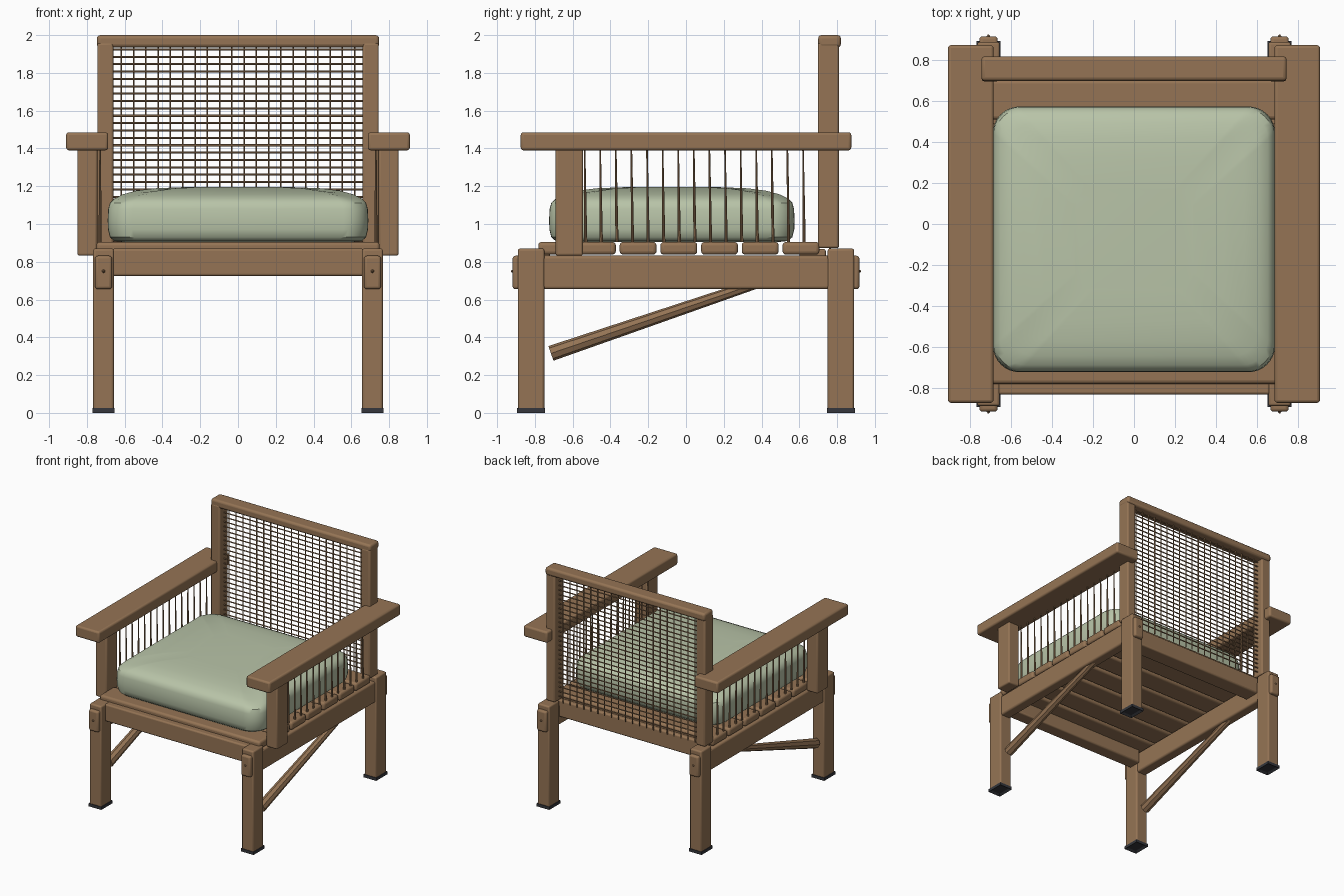
import bpy, bmesh, math
from mathutils import Vector, Matrix

if "Cube" in bpy.data.objects:
    bpy.data.objects.remove(bpy.data.objects["Cube"])


def material(name, rgb):
    m = bpy.data.materials.new(name)
    m.diffuse_color = (*rgb, 1)
    m.use_nodes = True
    m.node_tree.nodes["Principled BSDF"].inputs["Base Color"].default_value = m.diffuse_color
    return m


WOOD = material("brown wood", (0.30, 0.175, 0.09))
FABRIC = material("sage fabric", (0.48, 0.55, 0.39))
RUBBER = material("dark rubber", (0.035, 0.037, 0.045))


def finish(bm, name, mat, bevel=0, smooth=True):
    me = bpy.data.meshes.new(name)
    bmesh.ops.recalc_face_normals(bm, faces=bm.faces)
    bm.to_mesh(me)
    bm.free()
    ob = bpy.data.objects.new(name, me)
    bpy.context.collection.objects.link(ob)
    me.materials.append(mat)
    if bevel:
        b = ob.modifiers.new("bevel", 'BEVEL')
        b.width, b.segments = bevel, 3
    if smooth:
        bpy.ops.object.select_all(action='DESELECT')
        ob.select_set(True)
        bpy.context.view_layer.objects.active = ob
        bpy.ops.object.shade_smooth_by_angle(angle=math.radians(35))
    return ob


def box(name, x, y, z, mat=WOOD, bevel=0.012):
    bm = bmesh.new()
    size = [b - a for a, b in (x, y, z)]
    mid = [(a + b) / 2 for a, b in (x, y, z)]
    bmesh.ops.create_cube(bm, size=1, matrix=Matrix.Translation(mid) @ Matrix.Diagonal((*size, 1)))
    return finish(bm, name, mat, bevel)


def rod(bm, a, b, r1, r2, sides=8):
    a, b = Vector(a), Vector(b)
    d = b - a
    mat = Matrix.Translation((a + b) / 2) @ d.to_track_quat('Z', 'Y').to_matrix().to_4x4()
    bmesh.ops.create_cone(bm, cap_ends=True, segments=sides, radius1=r1, radius2=r2,
                          depth=d.length, matrix=mat)


def span(s, a, b):
    return tuple(sorted((s * a, s * b)))


for s, side in ((-1, "left"), (1, "right")):
    for t, end in ((-1, "front"), (1, "back")):
        # legs
        box(f"{end}_{side}_leg", span(s, 0.657, 0.767), span(t, 0.75, 0.89), (0.015, 0.87))
        # hollow rubber feet
        bm = bmesh.new()
        bmesh.ops.create_cube(bm, size=1, matrix=Matrix.Translation((s * 0.712, t * 0.82, 0.0125))
                              @ Matrix.Diagonal((0.118, 0.148, 0.025, 1)))
        under = min(bm.faces, key=lambda f: f.calc_center_median().z)
        bmesh.ops.inset_individual(bm, faces=[under], thickness=0.025)
        bmesh.ops.translate(bm, verts=under.verts, vec=(0, 0, 0.012))
        finish(bm, f"{end}_{side}_foot", RUBBER, smooth=False)
        # small pegs in the rail ends
        bm = bmesh.new()
        rod(bm, (s * 0.712, t * 0.91, 0.75), (s * 0.712, t * 0.927, 0.75), 0.014, 0.003)
        finish(bm, f"{end}_{side}_peg", WOOD)
    # side rail running through the legs
    box(f"{side}_side_rail", span(s, 0.667, 0.757), (-0.918, 0.918), (0.655, 0.832), bevel=0.015)
    # diagonal brace
    bm = bmesh.new()
    rod(bm, (s * 0.712, -0.715, 0.315), (s * 0.712, 0.52, 0.735), 0.041, 0.025, 8)
    finish(bm, f"{side}_brace", WOOD)
    # arm, arm post and back post
    box(f"{side}_arm", span(s, 0.687, 0.91), (-0.875, 0.875), (1.39, 1.485), bevel=0.015)
    box(f"{side}_arm_post", span(s, 0.745, 0.85), (-0.69, -0.545), (0.832, 1.40))
    box(f"{side}_back_post", span(s, 0.66, 0.745), (0.698, 0.81), (0.872, 1.96))
    # tapered spindles under the arm
    bm = bmesh.new()
    for i in range(15):
        y = -0.537 + i * 0.0826
        rod(bm, (s * 0.73, y + 0.006, 0.905), (s * 0.73, y, 1.40), 0.0085, 0.004)
    finish(bm, f"{side}_spindles", WOOD)

# front, back and top rails
box("front_rail", (-0.665, 0.665), (-0.834, -0.72), (0.725, 0.87))
box("back_rail", (-0.70, 0.70), (0.60, 0.74), (0.725, 0.868))
box("top_rail", (-0.747, 0.747), (0.70, 0.82), (1.935, 2.0), bevel=0.018)

# seat slats
for i in range(7):
    y = -0.782 + i * 0.2155
    box(f"seat_slat_{i + 1}", (-0.75, 0.75), (y, y + 0.195), (0.838, 0.905), bevel=0.018)

# cane lattice in the back
bm = bmesh.new()
for i in range(27):
    z = 0.91 + i * 0.039
    rod(bm, (-0.67, 0.755, z), (0.67, 0.755, z), 0.0055, 0.0055, 6)
for i in range(20):
    x = -0.6175 + i * 0.065
    rod(bm, (x, 0.762, 0.86), (x, 0.762, 1.94), 0.0045, 0.0045, 6)
finish(bm, "cane_back", WOOD)


# cushion: stacked rounded-rectangle rings with a domed top
def ring(bm, inset, z, drop):
    hx, hy, r = 0.69 - inset, 0.65 - inset, 0.13 - inset * 0.1
    verts = []
    for k, (cx, cy) in enumerate(((1, 1), (-1, 1), (-1, -1), (1, -1))):
        for j in range(9):
            a = math.pi / 2 * (k + j / 8)
            low = drop * math.sin(math.pi * j / 8)
            verts.append(bm.verts.new((cx * (hx - r) + r * math.cos(a),
                                       -0.075 + cy * (hy - r) + r * math.sin(a), z - low)))
    return verts


bm = bmesh.new()
profile = [(0.08, 0.905, 0), (0.035, 0.91, 0), (0.012, 0.93, 0), (0.002, 0.97, 0), (0, 1.02, 0),
           (0.003, 1.08, 0), (0.012, 1.112, 0), (0.035, 1.135, 0.004), (0.08, 1.157, 0.008),
           (0.15, 1.176, 0.008), (0.25, 1.189, 0.004), (0.40, 1.195, 0)]
rings = [ring(bm, *p) for p in profile]
for a, b in zip(rings, rings[1:]):
    for i in range(len(a)):
        j = (i + 1) % len(a)
        bm.faces.new((a[i], a[j], b[j], b[i]))
bm.faces.new(rings[0][::-1])
bm.faces.new(rings[-1])
finish(bm, "seat_cushion", FABRIC)
